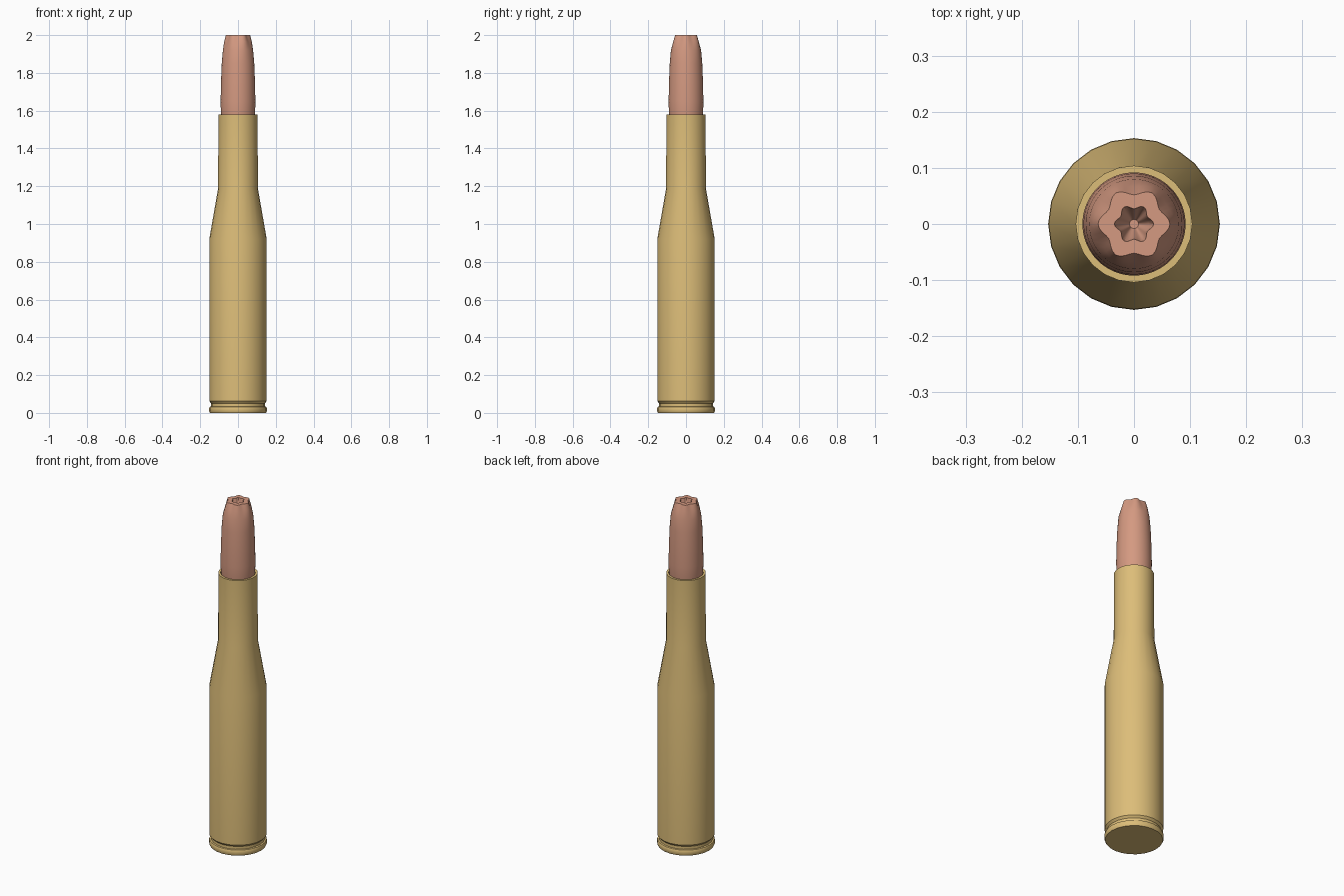
import bpy
import bmesh
from math import cos, sin, pi, radians

if "Cube" in bpy.data.objects:
    bpy.data.objects.remove(bpy.data.objects["Cube"], do_unlink=True)


def make_material(name, colour):
    mat = bpy.data.materials.new(name)
    mat.use_nodes = True
    mat.diffuse_color = colour
    mat.node_tree.nodes["Principled BSDF"].inputs["Base Color"].default_value = colour
    return mat


def lathe(name, profile, sides, material):
    """Revolve (radius, height, lobe depth) rings and close both ends."""
    bm = bmesh.new()
    rings = []
    for radius, height, lobe in profile:
        ring = []
        for i in range(sides):
            a = 2 * pi * i / sides
            r = radius + lobe * cos(6 * a)
            ring.append(bm.verts.new((r * cos(a), r * sin(a), height)))
        rings.append(ring)
    for low, high in zip(rings, rings[1:]):
        for i in range(sides):
            j = (i + 1) % sides
            bm.faces.new((low[i], low[j], high[j], high[i]))
    bm.faces.new(rings[0][::-1])
    bm.faces.new(rings[-1])
    bmesh.ops.recalc_face_normals(bm, faces=bm.faces)
    mesh = bpy.data.meshes.new(name)
    bm.to_mesh(mesh)
    bm.free()
    mesh.materials.append(material)
    obj = bpy.data.objects.new(name, mesh)
    bpy.context.collection.objects.link(obj)
    bpy.ops.object.select_all(action="DESELECT")
    obj.select_set(True)
    bpy.context.view_layer.objects.active = obj
    bpy.ops.object.shade_smooth_by_angle(angle=radians(35))
    return obj


brass = make_material("brass", (0.72, 0.51, 0.19, 1))
copper = make_material("copper", (0.66, 0.32, 0.22, 1))

# Case: rim, extractor groove, body, shoulder, neck and open mouth
case_profile = [
    (0.149, 0, 0), (0.153, 0.008, 0), (0.153, 0.025, 0), (0.15, 0.032, 0),
    (0.142, 0.034, 0), (0.142, 0.05, 0), (0.152, 0.062, 0),
    (0.152, 0.92, 0), (0.105, 1.19, 0), (0.104, 1.58, 0),
    (0.092, 1.58, 0), (0.09, 1.54, 0),
]
lathe("case", case_profile, 24, brass)

# Bullet: straight shank, curved nose, six-lobed tip and star-shaped hollow
bullet_profile = [
    (0.086, 1.55, 0), (0.091, 1.6, 0), (0.092, 1.65, 0), (0.09, 1.75, 0),
    (0.086, 1.85, 0), (0.08, 1.92, 0), (0.07, 1.965, 0.003),
    (0.058, 2.0, 0.006), (0.031, 2.0, 0.004),
    (0.024, 1.96, 0.003), (0.008, 1.92, 0),
]
lathe("bullet", bullet_profile, 48, copper)
